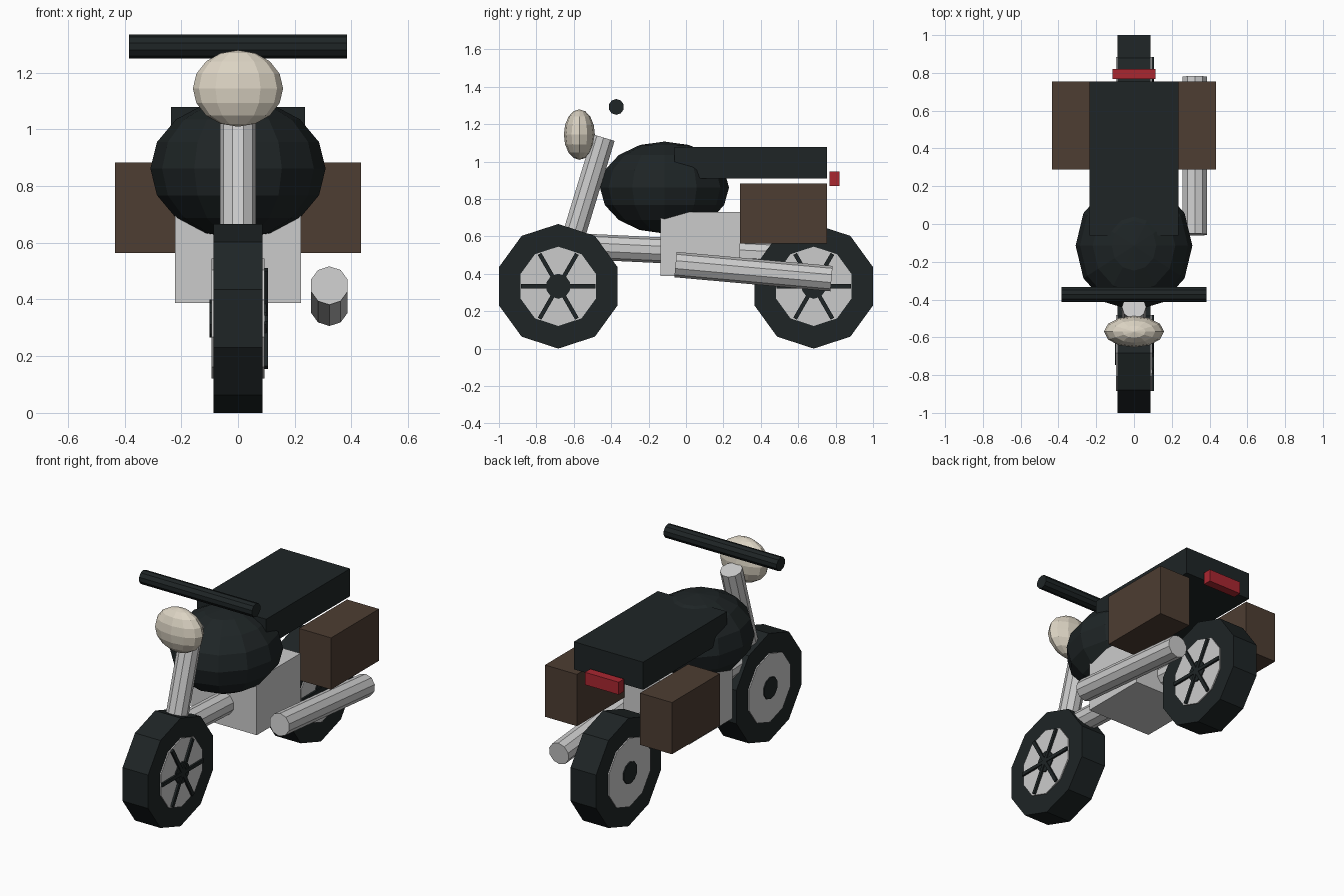
import bpy, bmesh, math
from mathutils import Vector, Matrix

if "Cube" in bpy.data.objects:
    bpy.data.objects.remove(bpy.data.objects["Cube"])


def material(name, rgb):
    m = bpy.data.materials.new(name)
    m.diffuse_color = (*rgb, 1)
    m.use_nodes = True
    m.node_tree.nodes["Principled BSDF"].inputs["Base Color"].default_value = m.diffuse_color
    return m


BLACK = material("black", (0.013, 0.018, 0.019))
BROWN = material("brown_leather", (0.075, 0.047, 0.032))
RED = material("red_lens", (0.40, 0.02, 0.03))
CREAM = material("cream_lens", (0.72, 0.66, 0.55))


def finish(name, bm, mat=None):
    bmesh.ops.recalc_face_normals(bm, faces=bm.faces)
    me = bpy.data.meshes.new(name)
    bm.to_mesh(me)
    bm.free()
    ob = bpy.data.objects.new(name, me)
    bpy.context.collection.objects.link(ob)
    if mat:
        me.materials.append(mat)
    return ob


def tube(name, start, end, radius, corner, mat=None, sides=10):
    """Straight prism between two points, one corner facing 'corner'."""
    start, end = Vector(start), Vector(end)
    axis = (end - start).normalized()
    v = Vector(corner)
    v = (v - axis * v.dot(axis)).normalized()
    u = axis.cross(v)
    bm = bmesh.new()
    ring = []
    for i in range(sides):
        a = 2 * math.pi * i / sides
        ring.append(bm.verts.new(start + radius * (math.cos(a) * v + math.sin(a) * u)))
    face = bm.faces.new(ring)
    ext = bmesh.ops.extrude_face_region(bm, geom=[face], use_keep_orig=True)
    moved = [g for g in ext["geom"] if isinstance(g, bmesh.types.BMVert)]
    bmesh.ops.translate(bm, verts=moved, vec=end - start)
    return finish(name, bm, mat)


def box(name, lo, hi, mat=None, turn=None):
    lo, hi = Vector(lo), Vector(hi)
    bm = bmesh.new()
    bmesh.ops.create_cube(bm, size=1)
    m = Matrix.Translation((lo + hi) / 2) @ Matrix.Diagonal((*(hi - lo), 1))
    bm.transform(turn @ m if turn else m)
    return finish(name, bm, mat)


def ellipsoid(name, centre, radii, mat):
    bm = bmesh.new()
    bmesh.ops.create_uvsphere(bm, u_segments=12, v_segments=8, radius=1)
    bm.transform(Matrix.Translation(centre) @ Matrix.Diagonal((*radii, 1)))
    return finish(name, bm, mat)


# Wheels: tyre, rim disc, hub and spokes on the right side only
UP = (0, 0, 1)
R = 0.333
for label, y in (("front", -0.683), ("rear", 0.683)):
    for part, half, r, mat in (("tyre", 0.087, R, BLACK),
                               ("rim", 0.094, 0.212, None),
                               ("hub", 0.101, 0.067, BLACK)):
        tube(f"{label}_{part}", (-half, y, R), (half, y, R), r, UP, mat)
    for i in range(3):
        turn = Matrix.Translation((0, y, R)) @ Matrix.Rotation(math.radians(60 * i), 4, 'X')
        box(f"{label}_spoke_bar_{i + 1}", (0.085, -0.2, -0.011), (0.106, 0.2, 0.011), BLACK, turn)

# Fork, frame, exhaust and handlebar
tube("fork", (0, -0.683, R), (0, -0.44, 1.128), 0.064, (1, 0, 0))
tube("frame_tube", (0, -0.6, 0.548), (0, 0.62, 0.49), 0.069, UP)
tube("exhaust", (0.322, -0.056, 0.449), (0.322, 0.778, 0.374), 0.068, UP)
tube("handlebar", (-0.385, -0.373, 1.292), (0.385, -0.373, 1.292), 0.042, UP, BLACK)

# Body
box("engine", (-0.223, -0.136, 0.388), (0.223, 0.29, 0.73))
ellipsoid("fuel_tank", (0, -0.115, 0.861), (0.309, 0.345, 0.246), BLACK)
box("seat", (-0.236, -0.062, 0.908), (0.236, 0.755, 1.078), BLACK)

# Lights
ellipsoid("headlight", (0, -0.57, 1.144), (0.159, 0.083, 0.135), CREAM)
box("tail_light", (-0.115, 0.767, 0.87), (0.115, 0.82, 0.947), RED)

# Side bags
for label, x0, x1 in (("right", 0.215, 0.433), ("left", -0.433, -0.215)):
    box(f"{label}_side_bag", (x0, 0.288, 0.563), (x1, 0.755, 0.882), BROWN)
